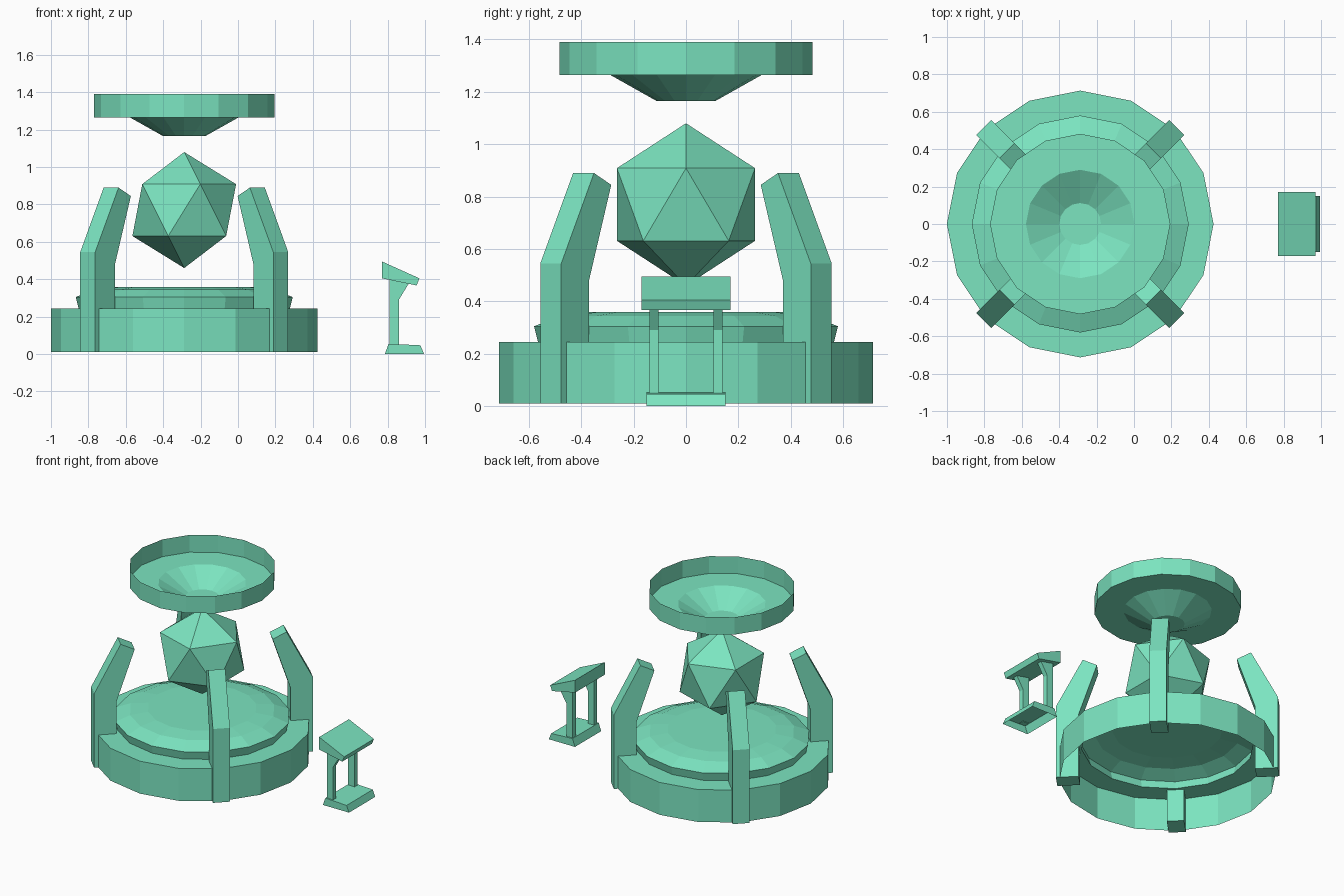
import bpy, bmesh, math
from mathutils import Matrix

if "Cube" in bpy.data.objects:
    bpy.data.objects.remove(bpy.data.objects["Cube"])

CX = -0.2875  # axis of the round machine
green = bpy.data.materials.new("green")
green.diffuse_color = (0.2, 0.78, 0.53, 1)
green.use_nodes = True
green.node_tree.nodes["Principled BSDF"].inputs["Base Color"].default_value = green.diffuse_color


def finish(name, bm):
    mesh = bpy.data.meshes.new(name)
    bm.to_mesh(mesh)
    bm.free()
    mesh.materials.append(green)
    obj = bpy.data.objects.new(name, mesh)
    bpy.context.collection.objects.link(obj)
    return obj


def lathe(name, profile, sides=16):
    """Open shell turned about the machine axis; a zero radius closes it."""
    bm = bmesh.new()
    rings = []
    for r, z in profile:
        if r == 0:
            rings.append([bm.verts.new((CX, 0, z))] * sides)
        else:
            rings.append([bm.verts.new((CX + r * math.cos(2 * math.pi * k / sides),
                                        r * math.sin(2 * math.pi * k / sides), z))
                          for k in range(sides)])
    for a, b in zip(rings, rings[1:]):
        for k in range(sides):
            n = (k + 1) % sides
            bm.faces.new(list(dict.fromkeys((a[k], a[n], b[n], b[k]))))
    return finish(name, bm)


def prism(name, profile, y0, y1, matrix=Matrix()):
    """Profile in the xz plane, extruded from y0 to y1."""
    bm = bmesh.new()
    face = bm.faces.new([bm.verts.new((x, y0, z)) for x, z in profile])
    ext = bmesh.ops.extrude_face_region(bm, geom=[face])
    verts = [v for v in ext["geom"] if isinstance(v, bmesh.types.BMVert)]
    bmesh.ops.translate(bm, verts=verts, vec=(0, y1 - y0, 0))
    bmesh.ops.recalc_face_normals(bm, faces=bm.faces)
    bm.transform(matrix)
    return finish(name, bm)


# Hollow round base and the raised platform on it
lathe("base", [(0.713, 0.01), (0.713, 0.245), (0.565, 0.245)])
lathe("platform", [(0.565, 0.245), (0.58, 0.305), (0.48, 0.345), (0.36, 0.36), (0, 0.36)])

# Floating dish with a funnel-shaped underside
lathe("floating_dish", [(0, 1.165), (0.112, 1.165), (0.29, 1.265), (0.482, 1.265), (0.482, 1.39)])

# Floating crystal
bm = bmesh.new()
bmesh.ops.create_icosphere(bm, subdivisions=1, radius=0.31,
                           matrix=Matrix.Translation((CX, 0, 0.77)))
finish("crystal", bm)

# Four bent arms on the diagonals
arm = [(0.73, 0.01), (0.73, 0.545), (0.553, 0.89), (0.46, 0.845), (0.58, 0.48), (0.58, 0.01)]
for i in range(4):
    turn = Matrix.Translation((CX, 0, 0)) @ Matrix.Rotation(math.radians(45 + 90 * i), 4, "Z")
    prism(f"arm_{i + 1}", arm, -0.0565, 0.0565, turn)

# Console: hollow foot, two legs, sloping desk
bm = bmesh.new()
low = [bm.verts.new(p) for p in ((0.785, -0.15, 0), (0.995, -0.15, 0), (0.995, 0.15, 0), (0.785, 0.15, 0))]
top = [bm.verts.new(p) for p in ((0.805, -0.15, 0.055), (0.975, -0.15, 0.047),
                                 (0.975, 0.15, 0.047), (0.805, 0.15, 0.055))]
bm.faces.new(top)
for k in range(4):
    n = (k + 1) % 4
    bm.faces.new((low[k], low[n], top[n], top[k]))
finish("console_foot", bm)

leg = [(0.81, 0.05), (0.86, 0.05), (0.86, 0.29), (0.912, 0.376), (0.81, 0.398)]
for side, y in (("right", -0.14), ("left", 0.105)):
    prism(f"console_leg_{side}", leg, y, y + 0.035)
prism("console_desk", [(0.77, 0.405), (0.955, 0.367), (0.97, 0.405), (0.77, 0.495)], -0.17, 0.17)
